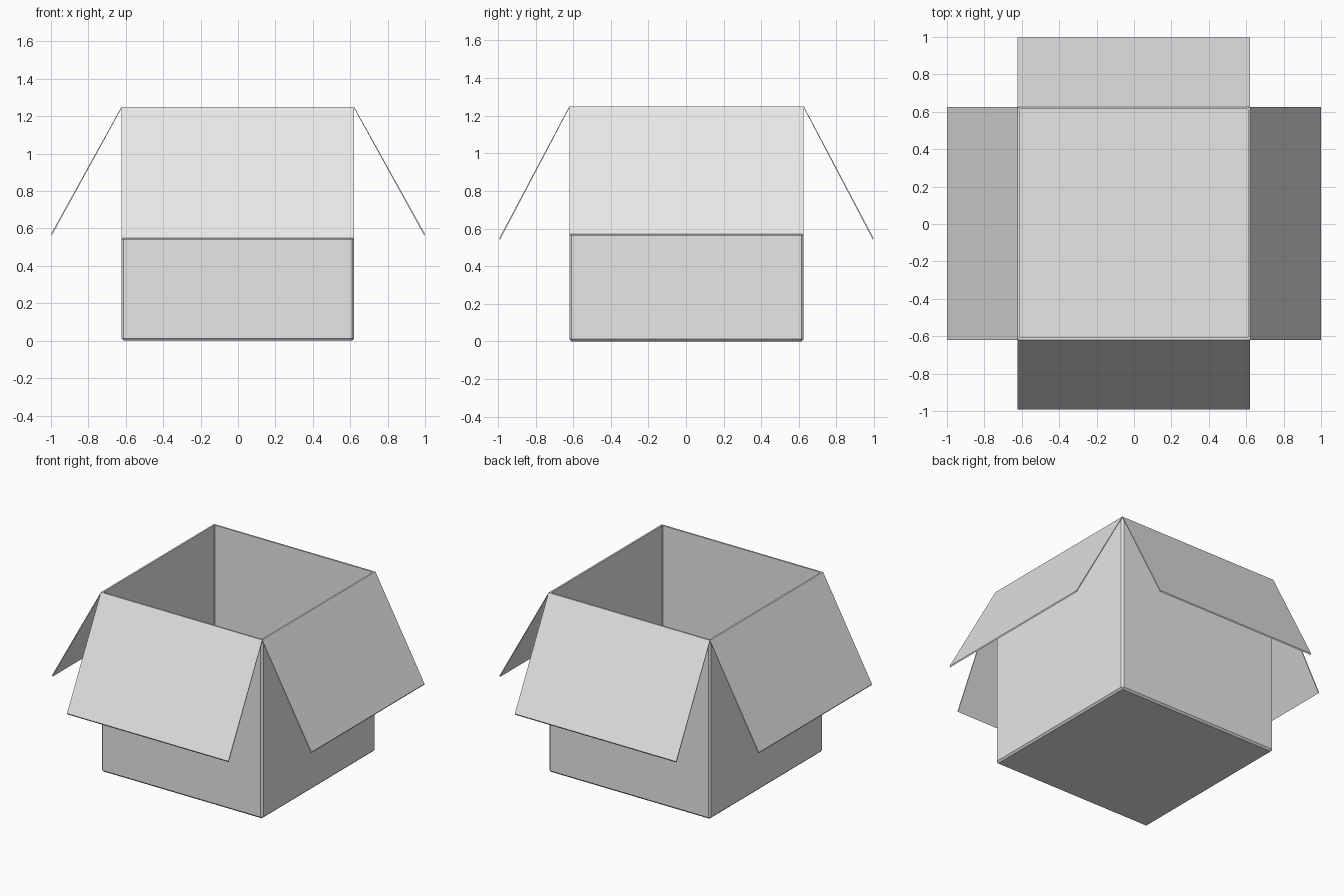
import bpy, bmesh
from mathutils import Vector

if "Cube" in bpy.data.objects:
    bpy.data.objects.remove(bpy.data.objects["Cube"])

X0, X1, Y0, Y1, H = -0.623, 0.621, -0.62, 0.626, 1.25
T = 0.012  # board thickness

card = bpy.data.materials.new("grey_cardboard")
card.diffuse_color = (0.8, 0.8, 0.8, 1)
card.use_nodes = True
card.node_tree.nodes["Principled BSDF"].inputs["Base Color"].default_value = card.diffuse_color


def add_object(name, bm):
    bmesh.ops.recalc_face_normals(bm, faces=bm.faces)
    mesh = bpy.data.meshes.new(name)
    bm.to_mesh(mesh)
    bm.free()
    mesh.materials.append(card)
    obj = bpy.data.objects.new(name, mesh)
    bpy.context.collection.objects.link(obj)
    return obj


# Open box: chamfered outer block with its top inset and pushed down to the floor
bm = bmesh.new()
bmesh.ops.create_cube(bm, size=1)
for v in bm.verts:
    v.co = Vector((X0 if v.co.x < 0 else X1, Y0 if v.co.y < 0 else Y1, 0 if v.co.z < 0 else H))
edges = [e for e in bm.edges if min(v.co.z for v in e.verts) < 0.01]
bmesh.ops.bevel(bm, geom=edges, offset=T, segments=1, affect='EDGES', clamp_overlap=True)
bm.normal_update()
rim = max(bm.faces, key=lambda f: f.calc_center_median().z)
bmesh.ops.inset_region(bm, faces=[rim], thickness=T, use_even_offset=True)
floor = bmesh.ops.extrude_face_region(bm, geom=[rim])
bmesh.ops.delete(bm, geom=[rim], context='FACES_ONLY')
for g in floor["geom"]:
    if isinstance(g, bmesh.types.BMVert):
        g.co.z = T
add_object("box_body", bm)


# Four folded-out flaps: thin wedges widening slightly toward the free edge
def flap(name, a, b, out, tip_z):
    a, b, out = Vector(a), Vector(b), Vector(out)
    drop = Vector((0, 0, tip_z - H))
    under = Vector((0, 0, -0.008)) - out.normalized() * 0.004
    bm = bmesh.new()
    ends = []
    for p in (a, b):
        hinge, tip = p, p + out + drop
        ends.append([bm.verts.new(c) for c in (hinge, tip, tip + under, hinge + under * 0.5)])
    bm.faces.new(ends[0])
    bm.faces.new(ends[1])
    for i in range(4):
        j = (i + 1) % 4
        bm.faces.new((ends[0][i], ends[0][j], ends[1][j], ends[1][i]))
    add_object(name, bm)


flap("left_flap", (X0, Y0, H), (X0, Y1, H), (-1.0 - X0, 0, 0), 0.57)
flap("right_flap", (X1, Y0, H), (X1, Y1, H), (1.0 - X1, 0, 0), 0.57)
flap("front_flap", (X0, Y0, H), (X1, Y0, H), (0, -0.993 - Y0, 0), 0.548)
flap("back_flap", (X0, Y1, H), (X1, Y1, H), (0, 0.998 - Y1, 0), 0.548)
